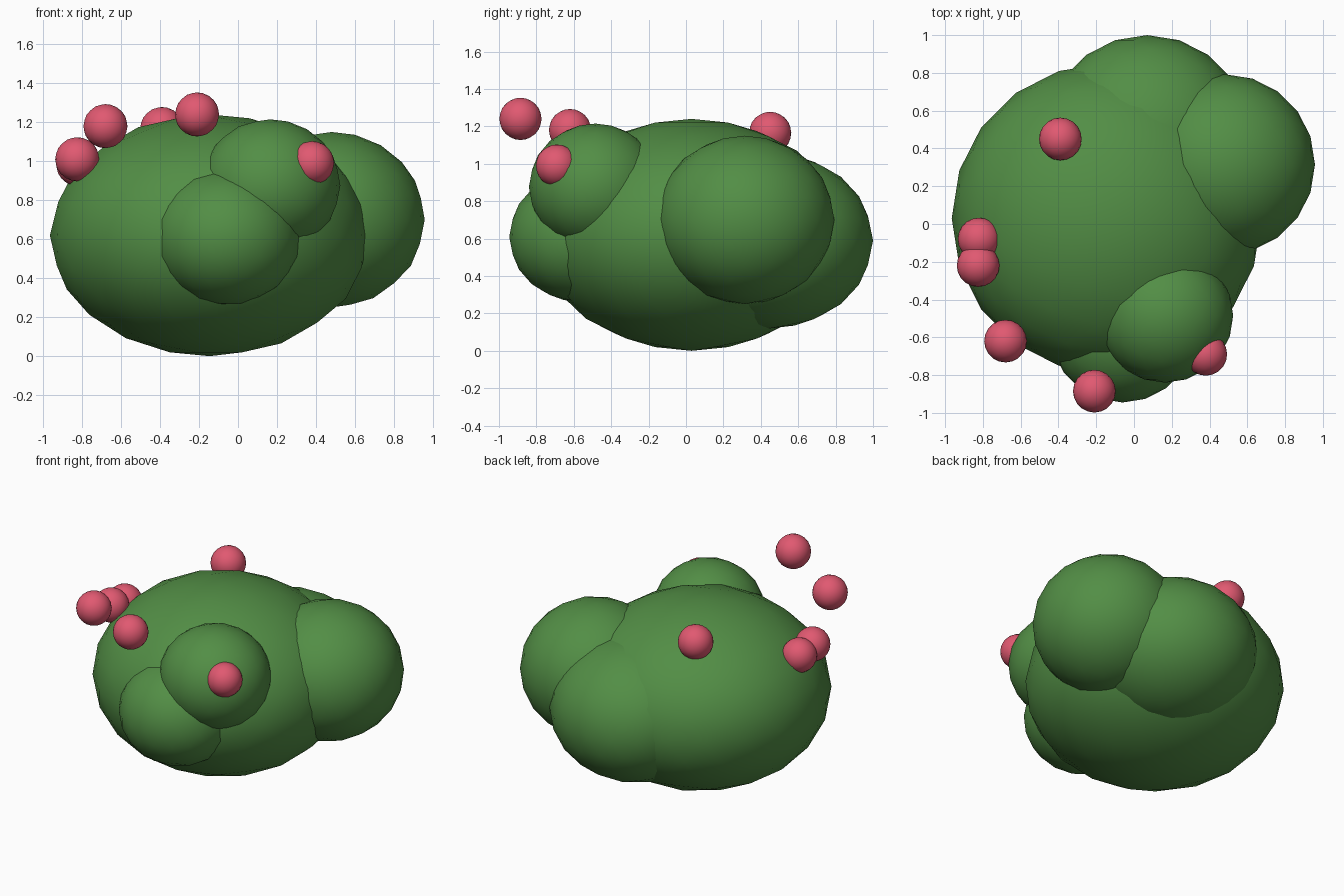
import bpy

if "Cube" in bpy.data.objects:
    bpy.data.objects.remove(bpy.data.objects["Cube"])


def material(name, color):
    m = bpy.data.materials.new(name)
    m.diffuse_color = (*color, 1)
    m.use_nodes = True
    m.node_tree.nodes["Principled BSDF"].inputs["Base Color"].default_value = m.diffuse_color
    return m


leaf_green = material("leaf green", (0.085, 0.27, 0.06))
berry_red = material("berry red", (0.75, 0.10, 0.165))


def ball(name, center, radii, mat):
    """Smooth low-poly ellipsoid."""
    bpy.ops.mesh.primitive_ico_sphere_add(subdivisions=3, radius=1, location=center)
    obj = bpy.context.object
    obj.name = name
    obj.scale = radii
    bpy.ops.object.transform_apply(location=False, rotation=False, scale=True)
    bpy.ops.object.shade_smooth()
    obj.data.materials.append(mat)


# Foliage: one large mound with lobes growing out of it
foliage = {
    "main_foliage": ((-0.145, 0.03, 0.62), (0.82, 0.82, 0.62)),
    "right_lobe": ((0.48, 0.315, 0.70), (0.478, 0.478, 0.45)),
    "back_lobe": ((0.07, 0.45, 0.59), (0.55, 0.55, 0.47)),
    "front_lobe": ((-0.06, -0.56, 0.61), (0.385, 0.385, 0.35)),
    "upper_front_lobe": ((0.165, -0.485, 0.875), (0.36, 0.355, 0.34)),
}
for name, (center, radii) in foliage.items():
    ball(name, center, radii, leaf_green)

# Berries scattered over the upper foliage
berries = [
    (-0.39, 0.45, 1.165),
    (-0.21, -0.885, 1.24),
    (-0.68, -0.62, 1.18),
    (-0.825, -0.22, 1.01),
    (-0.82, -0.08, 0.985),
    (0.38, -0.69, 0.99),
]
for i, center in enumerate(berries, 1):
    ball(f"berry_{i}", center, (0.113,) * 3, berry_red)
